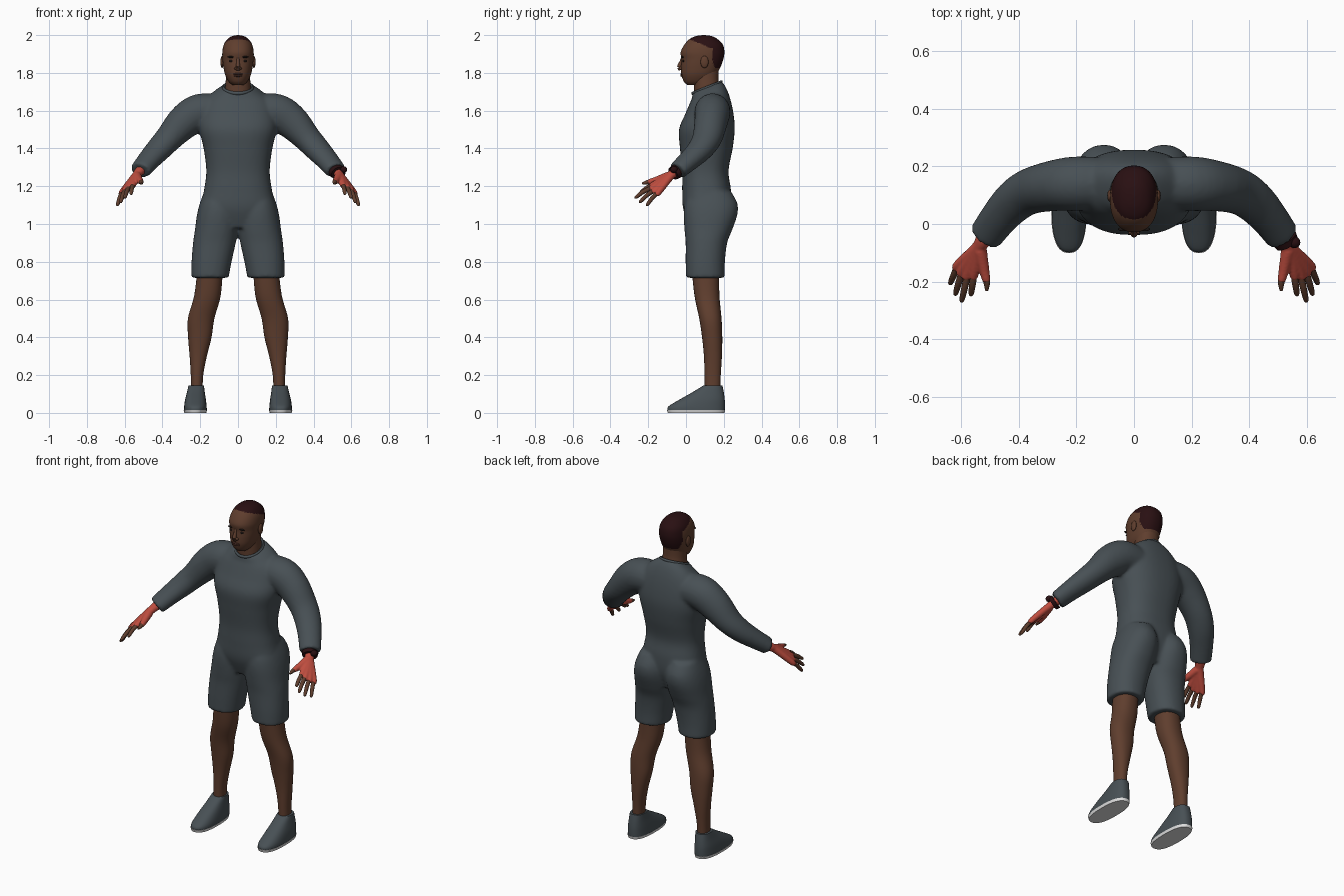
import bpy, bmesh, math
from mathutils import Vector, Matrix

cube = bpy.data.objects.get("Cube")
if cube:
    bpy.data.objects.remove(cube, do_unlink=True)


def material(name, r, g, b):
    m = bpy.data.materials.new(name)
    m.use_nodes = True
    m.diffuse_color = (r, g, b, 1)
    shader = next(n for n in m.node_tree.nodes if n.type == 'BSDF_PRINCIPLED')
    shader.inputs["Base Color"].default_value = (r, g, b, 1)
    shader.inputs["Roughness"].default_value = 0.8
    return m


SUIT = material("slate cloth", 0.064, 0.08, 0.09)
SKIN = material("brown skin", 0.115, 0.048, 0.027)
HAIR = material("dark hair", 0.022, 0.005, 0.006)
GLOVE = material("red glove", 0.52, 0.075, 0.05)
SOLE = material("white rubber", 0.75, 0.75, 0.75)
EYE = material("dark eye", 0.012, 0.008, 0.007)
LIP = material("lip brown", 0.085, 0.032, 0.022)


def smooth_rows(rows, n=5):
    """Catmull-Rom interpolation through rows of numbers."""
    out = []
    for i in range(len(rows) - 1):
        a, b = rows[max(i - 1, 0)], rows[i]
        c, d = rows[i + 1], rows[min(i + 2, len(rows) - 1)]
        for k in range(n):
            t = k / n
            out.append([q + 0.5 * t * (r - p + t * (2*p - 5*q + 4*r - s + t * (3*(q - r) + s - p)))
                        for p, q, r, s in zip(a, b, c, d)])
    return out + [list(rows[-1])]


def skin_rings(bm, rings):
    loops = [[bm.verts.new(p) for p in ring] for ring in rings]
    n = len(loops[0])
    for a, b in zip(loops, loops[1:]):
        for i in range(n):
            j = (i + 1) % n
            bm.faces.new((a[i], a[j], b[j], b[i]))
    bm.faces.new(loops[0][::-1])
    bm.faces.new(loops[-1])


def circle(n, power=2.0):
    for i in range(n):
        a = 2 * math.pi * i / n
        c, s = math.cos(a), math.sin(a)
        e = 2 / power
        yield math.copysign(abs(c) ** e, c), math.copysign(abs(s) ** e, s)


def column(bm, rows, side=1, power=2.2, n=40, steps=5):
    """Level rings: z, x from, x to, y front, y back, tilt."""
    rings = []
    for z, x0, x1, y0, y1, tilt in smooth_rows(rows, steps):
        cx, cy, rx, ry = (x0 + x1) / 2, (y0 + y1) / 2, (x1 - x0) / 2, (y1 - y0) / 2
        rings.append([(side * (cx + rx * c), cy + ry * s, z + tilt * ry * s)
                      for c, s in circle(n, power)])
    skin_rings(bm, rings)


def limb(bm, rows, side=1, n=24, steps=5):
    """Rings square to a path: x, y, z, level radius, upright radius."""
    rows = smooth_rows(rows, steps)
    pts = [Vector((side * r[0], r[1], r[2])) for r in rows]
    rings = []
    for i, p in enumerate(pts):
        t = (pts[min(i + 1, len(pts) - 1)] - pts[max(i - 1, 0)]).normalized()
        u = t.cross(Vector((0, 0, 1))).normalized()
        v = u.cross(t)
        rings.append([p + u * rows[i][3] * c + v * rows[i][4] * s for c, s in circle(n)])
    skin_rings(bm, rings)


def blob(bm, centre, radii):
    bmesh.ops.create_uvsphere(bm, u_segments=20, v_segments=12, radius=1,
                              matrix=Matrix.Translation(centre) @ Matrix.Diagonal((*radii, 1)))


def finish(name, bm, *mats, voxel=None, relax=6):
    bmesh.ops.recalc_face_normals(bm, faces=bm.faces)
    me = bpy.data.meshes.new(name)
    bm.to_mesh(me)
    bm.free()
    for m in mats:
        me.materials.append(m)
    ob = bpy.data.objects.new(name, me)
    bpy.context.collection.objects.link(ob)
    bpy.ops.object.select_all(action='DESELECT')
    ob.select_set(True)
    bpy.context.view_layer.objects.active = ob
    bpy.ops.object.shade_smooth_by_angle(angle=math.radians(50))
    if voxel:
        # fuse overlapping volumes into one soft surface
        mod = ob.modifiers.new("fuse", 'REMESH')
        mod.mode = 'VOXEL'
        mod.voxel_size = voxel
        mod.use_smooth_shade = True
        soft = ob.modifiers.new("soften", 'SMOOTH')
        soft.factor = 0.5
        soft.iterations = relax
    return ob


def mirrored(half_rows):
    return [(z, -w, w, y0, y1, tilt) for z, w, y0, y1, tilt in half_rows]


# one-piece suit: trunk, sleeves and short legs fused together
bm = bmesh.new()
column(bm, mirrored([
    (0.98, 0.14, 0.02, 0.20, 0), (1.08, 0.195, -0.015, 0.235, 0),
    (1.18, 0.18, -0.02, 0.238, 0), (1.28, 0.168, -0.02, 0.225, 0),
    (1.40, 0.182, -0.032, 0.247, 0), (1.50, 0.205, -0.037, 0.258, 0),
    (1.58, 0.20, -0.005, 0.252, 0), (1.65, 0.175, 0.02, 0.235, 0.1),
    (1.695, 0.13, 0.032, 0.212, 0.3), (1.725, 0.08, 0.034, 0.188, 0.4)]), power=2.4)
for s in (-1, 1):
    limb(bm, [(0.08, 0.14, 1.59, 0.09, 0.09), (0.20, 0.14, 1.592, 0.095, 0.098),
              (0.285, 0.132, 1.54, 0.088, 0.092), (0.365, 0.112, 1.455, 0.08, 0.073),
              (0.42, 0.075, 1.395, 0.074, 0.064), (0.47, 0.02, 1.34, 0.066, 0.055),
              (0.518, -0.045, 1.283, 0.06, 0.047)], s)
    column(bm, [(0.715, 0.05, 0.247, 0.0, 0.205, 0), (0.80, 0.034, 0.246, -0.002, 0.206, 0),
                (0.90, 0.012, 0.238, -0.002, 0.218, 0), (0.97, 0.0, 0.228, -0.008, 0.245, 0),
                (1.05, -0.004, 0.217, -0.012, 0.272, 0), (1.11, 0.005, 0.202, -0.005, 0.272, 0),
                (1.17, 0.02, 0.18, 0.02, 0.24, 0)], s)
finish("body_suit", bm, SUIT, voxel=0.01)

# collar rim
bm = bmesh.new()
rim = []
for c, s in circle(48):
    rim.append([(c * (0.077 + 0.007 * a), 0.111 + s * (0.076 + 0.007 * a),
                 1.722 + 0.03 * s + 0.009 * b) for a, b in circle(8)])
skin_rings(bm, rim + rim[:1])
finish("collar", bm, SUIT)

# neck
bm = bmesh.new()
column(bm, mirrored([(1.64, 0.07, 0.045, 0.175, 0), (1.72, 0.068, 0.042, 0.178, 0),
                     (1.77, 0.064, 0.04, 0.172, 0), (1.84, 0.06, 0.04, 0.175, 0)]))
finish("neck", bm, SKIN)

# head, with the cropped hair picked out by position
bm = bmesh.new()
column(bm, mirrored([
    (1.737, 0.032, 0.005, 0.10, 0), (1.755, 0.05, -0.012, 0.13, 0),
    (1.79, 0.068, -0.024, 0.16, 0), (1.83, 0.077, -0.026, 0.182, 0),
    (1.87, 0.082, -0.024, 0.197, 0), (1.91, 0.083, -0.028, 0.203, 0),
    (1.95, 0.075, -0.008, 0.195, 0), (1.98, 0.055, 0.02, 0.165, 0),
    (1.995, 0.03, 0.055, 0.135, 0), (2.0, 0.003, 0.09, 0.1, 0)]),
    power=2.25, n=72, steps=8)
for f in bm.faces:
    p = f.calc_center_median()
    top = p.z > 1.98 - 0.4 * (p.y - 0.01)
    back = p.y > 0.14 + 0.25 * max(0, 1.87 - p.z) and p.z > 1.825
    f.material_index = int((top and p.z > 1.93) or back)
finish("head", bm, SKIN, HAIR)

# nose, ears and brow ridge
bm = bmesh.new()
limb(bm, [(0, -0.018, 1.885, 0.007, 0.006), (0, -0.026, 1.86, 0.008, 0.008),
          (0, -0.035, 1.832, 0.012, 0.012), (0, -0.03, 1.815, 0.012, 0.008)])
for s in (-1, 1):
    blob(bm, (s * 0.011, -0.027, 1.824), (0.009, 0.01, 0.008))
finish("nose", bm, SKIN)
for s, label in ((-1, "right"), (1, "left")):
    bm = bmesh.new()
    blob(bm, (s * 0.084, 0.098, 1.858), (0.009, 0.021, 0.032))
    finish(label + "_ear", bm, SKIN)
    bm = bmesh.new()
    blob(bm, (s * 0.034, -0.014, 1.863), (0.014, 0.006, 0.006))
    finish(label + "_eye", bm, EYE)
    bm = bmesh.new()
    blob(bm, (s * 0.036, -0.018, 1.884), (0.02, 0.007, 0.005))
    finish(label + "_eyebrow", bm, EYE)
bm = bmesh.new()
for z in (1.785, 1.794):
    blob(bm, (0, -0.021, z), (0.024, 0.009, 0.006))
finish("lips", bm, LIP)

# knuckle and fingertip of each finger, index to little
FINGERS = [((0.556, -0.172, 1.208), (0.567, -0.25, 1.158)),
           ((0.577, -0.172, 1.195), (0.60, -0.272, 1.138)),
           ((0.596, -0.16, 1.183), (0.622, -0.248, 1.114)),
           ((0.611, -0.142, 1.172), (0.64, -0.21, 1.097))]
THUMB = [(0.535, -0.09, 1.255), (0.522, -0.155, 1.233), (0.512, -0.20, 1.222), (0.512, -0.232, 1.214)]

for s, label in ((-1, "right"), (1, "left")):
    # bare lower leg
    bm = bmesh.new()
    column(bm, [(0.76, 0.08, 0.215, 0.03, 0.175, 0), (0.62, 0.092, 0.232, 0.045, 0.177, 0),
                (0.50, 0.125, 0.265, 0.07, 0.188, 0), (0.40, 0.14, 0.264, 0.085, 0.192, 0),
                (0.30, 0.165, 0.256, 0.095, 0.19, 0), (0.20, 0.184, 0.25, 0.098, 0.184, 0),
                (0.10, 0.188, 0.25, 0.10, 0.18, 0)], s)
    finish(label + "_lower_leg", bm, SKIN)

    # slip-on shoe and its sole
    bm = bmesh.new()
    column(bm, [(0.012, 0.165, 0.286, -0.098, 0.205, 0), (0.035, 0.166, 0.285, -0.092, 0.206, 0),
                (0.07, 0.17, 0.28, -0.035, 0.205, 0), (0.11, 0.176, 0.27, 0.035, 0.2, 0),
                (0.145, 0.18, 0.262, 0.092, 0.193, 0)], s, power=2.5)
    finish(label + "_shoe", bm, SUIT)
    bm = bmesh.new()
    column(bm, [(0, 0.168, 0.284, -0.096, 0.203, 0), (0.016, 0.164, 0.288, -0.101, 0.207, 0)],
           s, power=2.5, steps=1)
    finish(label + "_sole", bm, SOLE)

    # fingerless glove fused from the palm bones
    bm = bmesh.new()
    for knuckle, tip in FINGERS:
        k, t = Vector(knuckle), Vector(tip)
        limb(bm, [(0.512, -0.035, 1.288, 0.028, 0.026), (0.535, -0.075, 1.262, 0.024, 0.022),
                  (*k, 0.017, 0.017), (*k.lerp(t, 0.2), 0.014, 0.014)], s, n=16)
    limb(bm, [(*p, r, r) for p, r in zip(THUMB[:3], (0.024, 0.019, 0.014))], s, n=16)
    finish(label + "_glove", bm, GLOVE, voxel=0.005, relax=4)

    # bare fingers and thumb tip
    bm = bmesh.new()
    for knuckle, tip in FINGERS:
        k, t = Vector(knuckle), Vector(tip)
        limb(bm, [(*k, 0.012, 0.012), (*(k.lerp(t, 0.5) + Vector((0, 0, 0.006))), 0.0115, 0.0115),
                  (*k.lerp(t, 0.9), 0.009, 0.009), (*t, 0.003, 0.003)], s, n=12)
    limb(bm, [(*THUMB[1], 0.012, 0.012), (*THUMB[2], 0.012, 0.012), (*THUMB[3], 0.005, 0.005)], s, n=12)
    finish(label + "_fingers", bm, SKIN)

# wristband with a round case on the left arm
bm = bmesh.new()
limb(bm, [(0.522, -0.05, 1.278, 0.046, 0.038), (0.532, -0.068, 1.268, 0.042, 0.036)], n=32, steps=2)
blob(bm, (0.558, -0.064, 1.288), (0.02, 0.02, 0.018))
finish("left_wristwatch", bm, HAIR)
